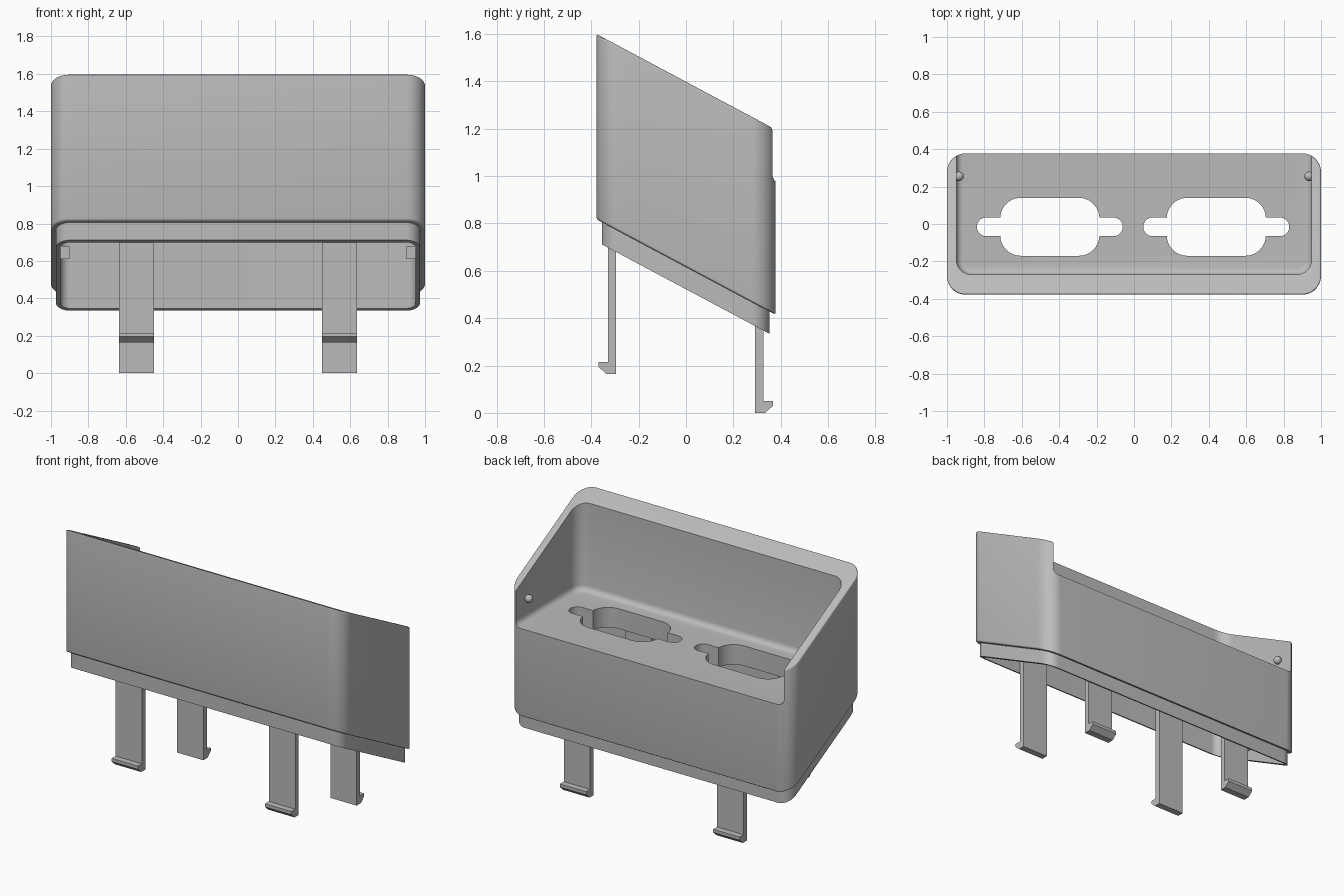
import bpy, bmesh
from math import sin, cos, pi, radians

if "Cube" in bpy.data.objects:
    bpy.data.objects.remove(bpy.data.objects["Cube"], do_unlink=True)

grey = bpy.data.materials.new("plain grey")
grey.use_nodes = True
COLOR = (0.5, 0.5, 0.5, 1)
grey.diffuse_color = COLOR
grey.node_tree.nodes["Principled BSDF"].inputs["Base Color"].default_value = COLOR

SLOPE = -0.533  # shared tilt of the rim and underside


def rounded(x0, x1, y0, y1, r, n=10):
    """Outline of a rounded rectangle, counter-clockwise."""
    pts = []
    corners = ((x1 - r, y1 - r), (x0 + r, y1 - r), (x0 + r, y0 + r), (x1 - r, y0 + r))
    for q, (cx, cy) in enumerate(corners):
        for i in range(n + 1):
            a = (q + i / n) * pi / 2
            pts.append((cx + r * cos(a), cy + r * sin(a)))
    return pts


def finish(name, bm):
    bmesh.ops.recalc_face_normals(bm, faces=bm.faces)
    me = bpy.data.meshes.new(name)
    bm.to_mesh(me)
    bm.free()
    ob = bpy.data.objects.new(name, me)
    bpy.context.collection.objects.link(ob)
    me.materials.append(grey)
    return ob


def prism(name, outline, low, high, tilt_low=0, tilt_high=0, soft_low=0, soft_high=0):
    """Upright prism whose ends may be tilted along y and softened."""
    bm = bmesh.new()
    ends = []
    for z, tilt in ((low, tilt_low), (high, tilt_high)):
        ends.append([bm.verts.new((x, y, z + tilt * y)) for x, y in outline])
    caps = [bm.faces.new(e) for e in ends]
    n = len(outline)
    for i in range(n):
        j = (i + 1) % n
        bm.faces.new((ends[0][i], ends[0][j], ends[1][j], ends[1][i]))
    bmesh.ops.recalc_face_normals(bm, faces=bm.faces)
    loops = [(list(c.edges), s) for c, s in zip(caps, (soft_low, soft_high)) if s]
    for edges, soft in loops:
        bmesh.ops.bevel(bm, geom=edges, offset=soft, segments=4,
                        affect='EDGES', profile=0.5)
    return finish(name, bm)


def combine(target, tool, operation='DIFFERENCE'):
    mod = target.modifiers.new("cut", 'BOOLEAN')
    mod.operation, mod.object, mod.solver = operation, tool, 'EXACT'
    bpy.context.view_layer.objects.active = target
    bpy.ops.object.modifier_apply(modifier=mod.name)
    bpy.data.objects.remove(tool, do_unlink=True)


def smooth(ob):
    bpy.ops.object.select_all(action='DESELECT')
    ob.select_set(True)
    bpy.context.view_layer.objects.active = ob
    bpy.ops.object.shade_smooth_by_angle(angle=radians(30))


# Slanted housing with a narrower lip below
housing = prism("housing", rounded(-1, 1, -0.378, 0.378, 0.1), 0.616, 1.398,
                SLOPE, SLOPE, 0.01, 0.01)
lip = prism("lip", rounded(-0.973, 0.973, -0.355, 0.352, 0.075), 0.522, 0.7, SLOPE, SLOPE)
combine(housing, lip, 'UNION')

# Upper tray is open at the back, lower cavity is open underneath
tray = prism("tray_cutter", rounded(-0.95, 0.95, -0.27, 0.7, 0.08), 0.978, 2, soft_low=0.035)
combine(housing, tray)
cavity = prism("cavity_cutter", rounded(-0.95, 0.95, -0.332, 0.329, 0.05), -0.5, 0.85)
combine(housing, cavity)

# Two socket openings, each with a cross slot
for cx in (-0.45, 0.44):
    opening = rounded(cx - 0.265, cx + 0.265, -0.17, 0.14, 0.11)
    combine(housing, prism("opening_cutter", opening, 0.7, 1.2))
    slot = rounded(cx - 0.39, cx + 0.39, -0.065, 0.035, 0.0499)
    combine(housing, prism("slot_cutter", slot, 0.7, 1.2))
smooth(housing)


# Snap legs with outward hooks
def snap_leg(name, x0, x1, y, foot, out):
    """out is the hook direction along y; y is the leg's inner face."""
    profile = [(0, 0), (0.042, 0), (0.075, 0.03), (0.075, 0.05), (0.035, 0.05)]
    points = [(y + out * d, foot + h) for d, h in profile]
    points += [(y + out * 0.035, 0.87), (y, 0.87)]
    bm = bmesh.new()
    face = bm.faces.new([bm.verts.new((x0, py, pz)) for py, pz in points])
    ext = bmesh.ops.extrude_face_region(bm, geom=[face])
    bmesh.ops.translate(bm, vec=(x1 - x0, 0, 0),
                        verts=[g for g in ext["geom"] if isinstance(g, bmesh.types.BMVert)])
    return finish(name, bm)


for side, sx in (("left", 1), ("right", -1)):
    x0, x1 = sorted((sx * 0.45, sx * 0.637))
    snap_leg("front_leg_" + side, x0, x1, -0.295, 0.165, -1)
    snap_leg("back_leg_" + side, x0, x1, 0.292, 0, 1)

    # Retaining bump on the tray wall
    bm = bmesh.new()
    bmesh.ops.create_uvsphere(bm, u_segments=24, v_segments=12, radius=0.025)
    bmesh.ops.translate(bm, vec=(sx * 0.935, 0.255, 1.115), verts=bm.verts)
    smooth(finish("bump_" + side, bm))

    # Small stop block inside the lower cavity
    x0, x1 = sorted((sx * 0.9, sx * 0.96))
    block = [(x0, -0.05), (x1, -0.05), (x1, 0.05), (x0, 0.05)]
    prism("stop_block_" + side, block, 0.61, 0.68)
